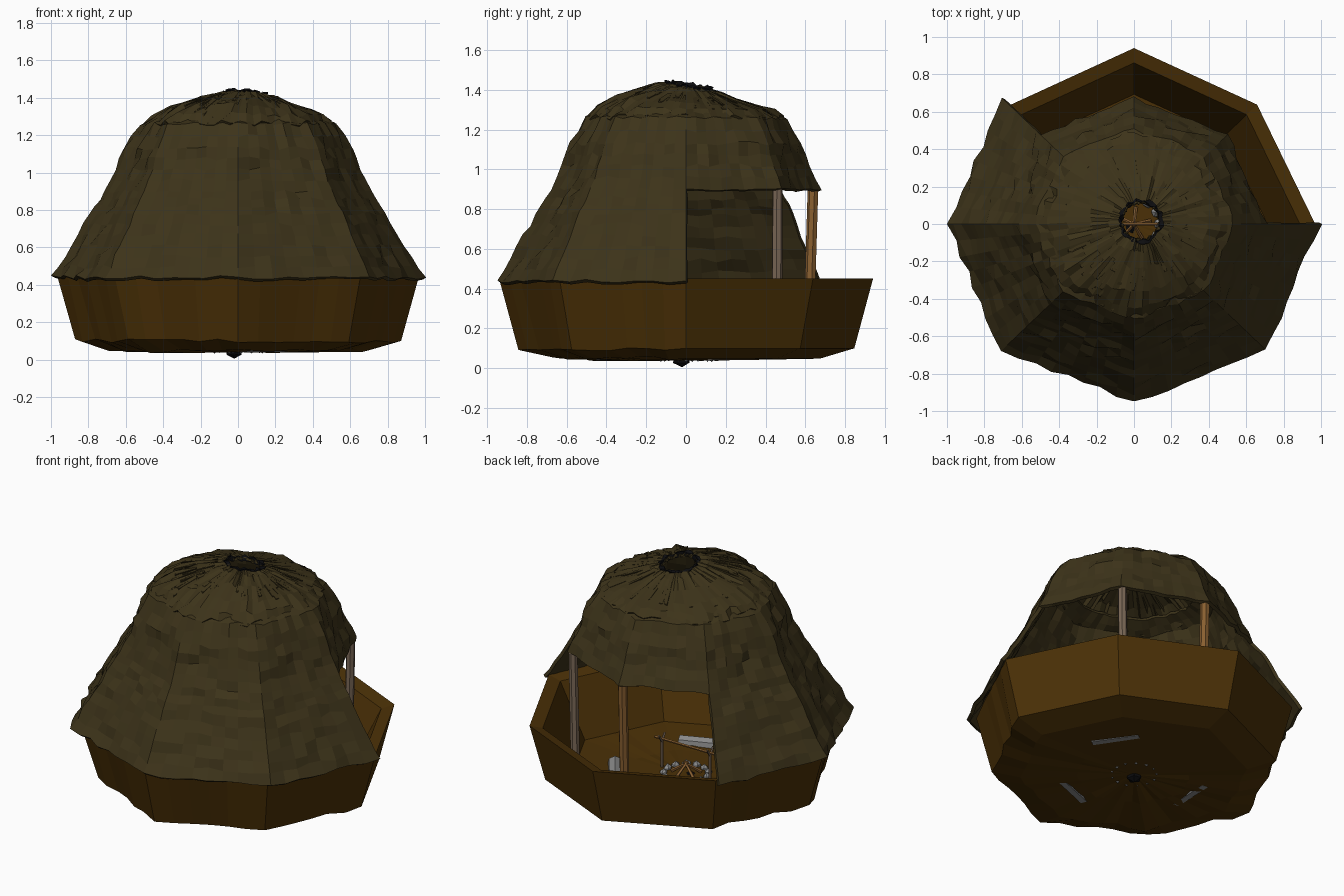
import bpy, bmesh, math, random
from mathutils import Vector

if "Cube" in bpy.data.objects:
    bpy.data.objects.remove(bpy.data.objects["Cube"])

random.seed(7)
rnd = random.uniform
CUT = math.radians(135)          # opening runs from angle 0 to here


def mat(name, r, g, b):
    m = bpy.data.materials.new(name)
    m.diffuse_color = (r, g, b, 1)
    m.use_nodes = True
    m.node_tree.nodes["Principled BSDF"].inputs["Base Color"].default_value = m.diffuse_color
    return m


THATCH = mat("thatch", .046, .033, .010)
EARTH = mat("earth", .070, .030, .002)
WOOD = mat("warm_wood", .25, .115, .03)
GREYWOOD = mat("weathered_wood", .20, .14, .095)
STONE = mat("stone", .25, .25, .25)
SOOT = mat("soot", .004, .004, .005)


def finish(name, bm, material):
    bmesh.ops.remove_doubles(bm, verts=bm.verts, dist=.0005)
    bmesh.ops.recalc_face_normals(bm, faces=bm.faces)
    me = bpy.data.meshes.new(name)
    bm.to_mesh(me)
    bm.free()
    ob = bpy.data.objects.new(name, me)
    bpy.context.collection.objects.link(ob)
    me.materials.append(material)
    return ob


def octagon(t, diag):
    """Unit octagon whose diagonal corners sit at radius diag."""
    q = t % (math.pi / 2)
    q = min(q, math.pi / 2 - q)
    s = math.sqrt(.5) * diag
    return s / (s * math.cos(q) + (1 - s) * math.sin(q))


def refine(profile, n):
    out = []
    for p, q in zip(profile, profile[1:]):
        out += [tuple(u + (v - u) * i / n for u, v in zip(p, q)) for i in range(n)]
    return out + [profile[-1]]


def lathe(name, profile, cols, material, sx=1, sy=1, skip=None, calm=False, diag=1):
    """Octagonal sweep; profile rows are (radius, z, jitter, octagon amount)."""
    bm = bmesh.new()
    rows = []
    for r, z, j, o in profile:
        row = []
        for c in range(cols):
            t = 2 * math.pi * c / cols
            k = r * (octagon(t, diag) * o + 1 - o)
            jj = 0 if calm and 0 <= t <= CUT + .01 else j
            corner = c % (cols // 8) == 0
            k += rnd(-jj, jj) * (.5 if corner else 1)
            row.append(bm.verts.new((k * math.cos(t) * sx, k * math.sin(t) * sy,
                                     z + rnd(-jj, jj) * .7)))
        rows.append(row)
    for i in range(len(rows) - 1):
        zm = (profile[i][1] + profile[i + 1][1]) / 2
        for c in range(cols):
            t = 2 * math.pi * (c + .5) / cols
            if skip and skip(t, zm):
                continue
            d = (c + 1) % cols
            bm.faces.new((rows[i][c], rows[i][d], rows[i + 1][d], rows[i + 1][c]))
    loose = [v for v in bm.verts if not v.link_faces]
    bmesh.ops.delete(bm, geom=loose, context='VERTS')
    return finish(name, bm, material)


def thicken(ob, t):
    m = ob.modifiers.new("thickness", 'SOLIDIFY')
    m.thickness, m.offset = t, -1


def lean(ob):
    """Tip the crown a little so the smoke hole faces the back right."""
    for v in ob.data.vertices:
        w = max(0, min(1, (v.co.z - 1.3) / .1))
        v.co.z -= w * (.15 * v.co.y + .05 * v.co.x)
        v.co.x += .035 * w
        v.co.y += .015 * w


def pole(name, a, b, r, material, r2=None, sides=7):
    a, b = Vector(a), Vector(b)
    bm = bmesh.new()
    bmesh.ops.create_cone(bm, cap_ends=True, segments=sides, radius1=r,
                          radius2=r if r2 is None else r2, depth=(b - a).length)
    q = (b - a).to_track_quat('Z', 'Y')
    for v in bm.verts:
        v.co = q @ v.co + (a + b) / 2
    return finish(name, bm, material)


def lump(name, c, s, material):
    bm = bmesh.new()
    bmesh.ops.create_icosphere(bm, subdivisions=1, radius=1)
    ang = math.atan2(c[1], c[0])
    for v in bm.verts:
        p = v.co * rnd(.9, 1.1)
        x, y = p.x * s[0], p.y * s[1]
        v.co = (c[0] + x * math.cos(ang) - y * math.sin(ang),
                c[1] + x * math.sin(ang) + y * math.cos(ang), c[2] + p.z * s[2])
    return finish(name, bm, material)


# earth pit: underside, outer wall, sloping rim, inner wall, floor
lathe("earth_pit", [(0, .04, 0, 1), (.35, .042, .01, 1), (.68, .048, .018, 1),
                    (.855, .1, .016, 1), (.95, .45, .006, 1), (.87, .43, 0, 1),
                    (.70, .10, 0, 1), (.35, .075, .004, 1), (0, .075, 0, 1)],
      48, EARTH, sx=1.02, sy=.99, calm=True, diag=.96)

# main thatch, with the display opening left out
low = refine([(1.0, .44, .016, 1), (.89, .61, .014, 1), (.79, .78, .014, 1), (.71, .9, .012, 1)], 3)
high = refine([(.71, .9, .012, 1), (.65, 1.02, .016, 1), (.61, 1.13, .016, .9),
               (.53, 1.26, .014, .75), (.40, 1.31, .01, .5)], 2)
roof = lathe("thatch_roof", low[:-1] + high, 64, THATCH, sy=.955,
             skip=lambda t, z: z < .9 and 0 < t < CUT)
thicken(roof, .022)

# thatch cap around the smoke hole, its edge sinking into the roof
cap = lathe("thatch_cap", [(.51, 1.265, .022, .75), (.46, 1.305, .016, .6), (.38, 1.34, .014, .3),
                           (.26, 1.375, .014, .1), (.17, 1.405, .013, 0), (.10, 1.42, .01, 0)],
            72, THATCH, sy=.97)
lean(cap)
thicken(cap, .015)

# loose straw bundles lying on the cap
bm = bmesh.new()
for i in range(80):
    t, r0 = rnd(0, 2 * math.pi), rnd(.13, .34)
    r1, w = r0 + rnd(.1, .18), rnd(.006, .013)
    side = Vector((-math.sin(t), math.cos(t), 0)) * w
    ends = [Vector((r * math.cos(t), r * math.sin(t),
                    1.455 - r * .3 - max(0, r - .38) * .35)) for r in (r0, r1)]
    ring = [[bm.verts.new(e + o) for o in (side, -side, Vector((0, 0, -.025)))] for e in ends]
    bm.faces.new(ring[0])
    bm.faces.new(ring[1])
    for k in range(3):
        m = (k + 1) % 3
        bm.faces.new((ring[0][k], ring[0][m], ring[1][m], ring[1][k]))
lean(finish("straw_bundles", bm, THATCH))

# sooty ragged rim of the smoke hole
soot = lathe("smoke_hole_rim", [(.118, 1.425, .013, 0), (.105, 1.43, .012, 0),
                                (.098, 1.40, .010, 0)], 32, SOOT)
lean(soot)
thicken(soot, .008)

# posts holding the cut roof edge
pole("post_side", (.46, .455, .08), (.475, .46, .91), .028, GREYWOOD, .026)
pole("post_back", (0, .615, .08), (0, .64, .91), .028, WOOD, .028)

# seat logs around the hearth
for i, deg in enumerate((35, -69, 177)):
    t = math.radians(deg)
    c = Vector((.41 * math.cos(t), .41 * math.sin(t), .08))
    d = Vector((-math.sin(t), math.cos(t), 0)) * .14
    pole(f"seat_log_{i}", c - d, c + d, .045, STONE, .042)

# hearth: stone ring, ash pit, stacked firewood
for i in range(13):
    t = 2 * math.pi * i / 13
    lump(f"hearth_stone_{i}", (.13 * math.cos(t), .13 * math.sin(t), .07),
         (.024, .03, .036), STONE)
lump("ash_pit", (-.02, -.02, .045), (.05, .05, .043), SOOT)
for i in range(5):
    t = 2 * math.pi * i / 5 + .2
    pole(f"firewood_{i}", (.09 * math.cos(t), .09 * math.sin(t), .08),
         (-.015 * math.cos(t), -.015 * math.sin(t), .15), .011, WOOD, .008, 5)

# cooking spit on forked sticks
for s in (-1, 1):
    x = s * .17
    pole("spit_upright", (x, 0, .06), (x, 0, .24), .010, GREYWOOD, .009, 5)
    for k in (-1, 1):
        pole("spit_fork", (x, 0, .235), (x, k * .03, .285), .008, GREYWOOD, .006, 5)
pole("spit_bar", (-.22, 0, .255), (.22, 0, .255), .008, WOOD, .008, 5)
